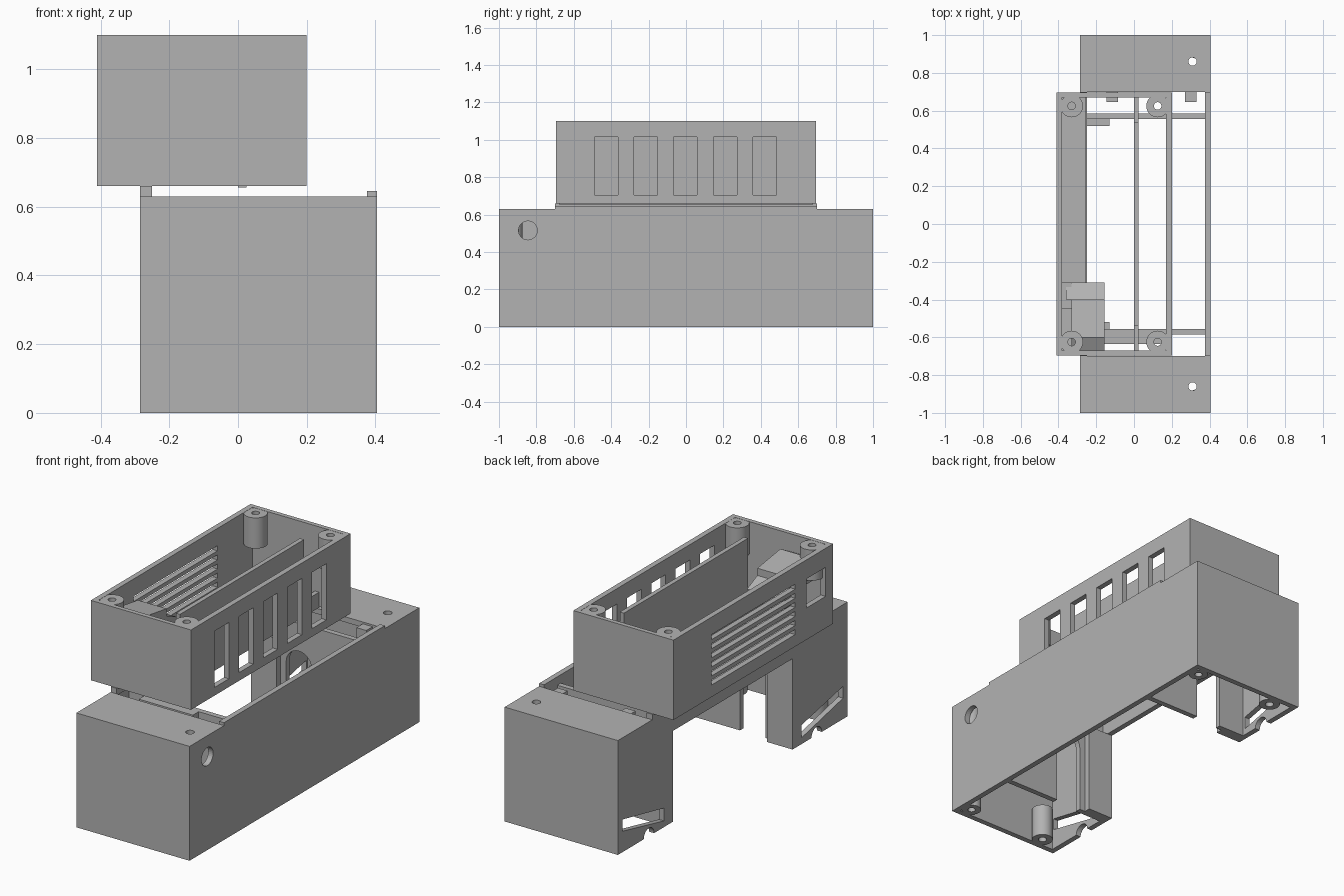
import bpy
import bmesh
import math
from mathutils import Matrix, Vector

if "Cube" in bpy.data.objects:
    bpy.data.objects.remove(bpy.data.objects["Cube"])

GREY = (0.45, 0.45, 0.45, 1)
mat = bpy.data.materials.new("matte grey plastic")
mat.use_nodes = True
mat.diffuse_color = GREY
mat.node_tree.nodes["Principled BSDF"].inputs["Base Color"].default_value = GREY
T = 0.03  # wall thickness


def finish(name, bm):
    bmesh.ops.recalc_face_normals(bm, faces=bm.faces)
    mesh = bpy.data.meshes.new(name)
    bm.to_mesh(mesh)
    bm.free()
    ob = bpy.data.objects.new(name, mesh)
    bpy.context.collection.objects.link(ob)
    mesh.materials.append(mat)
    return ob


def box(name, x, y, z):
    bm = bmesh.new()
    bmesh.ops.create_cube(bm, size=1)
    for v in bm.verts:
        for i, (lo, hi) in enumerate((x, y, z)):
            v.co[i] = lo + (v.co[i] + 0.5) * (hi - lo)
    return finish(name, bm)


def cyl(name, centre, r, depth, axis="Z"):
    bm = bmesh.new()
    bmesh.ops.create_cone(bm, cap_ends=True, segments=32, radius1=r, radius2=r, depth=depth)
    turn = {"Z": Matrix(), "X": Matrix.Rotation(math.pi / 2, 4, "Y"),
            "Y": Matrix.Rotation(math.pi / 2, 4, "X")}[axis]
    bm.transform(Matrix.Translation(centre) @ turn)
    return finish(name, bm)


def prism_x(name, outline, x0, x1):
    """Extrude a (y, z) outline along x."""
    bm = bmesh.new()
    face = bm.faces.new([bm.verts.new((x0, y, z)) for y, z in outline])
    new = bmesh.ops.extrude_face_region(bm, geom=[face])["geom"]
    bmesh.ops.translate(bm, vec=Vector((x1 - x0, 0, 0)),
                        verts=[g for g in new if isinstance(g, bmesh.types.BMVert)])
    return finish(name, bm)


def cut(ob, *cutters):
    for c in cutters:
        m = ob.modifiers.new("cut", "BOOLEAN")
        m.operation, m.solver, m.object = "DIFFERENCE", "EXACT", c
        c.hide_render = True
        c.hide_viewport = True
        c.display_type = "WIRE"
    bpy.context.view_layer.update()
    done = bpy.data.meshes.new_from_object(ob.evaluated_get(bpy.context.evaluated_depsgraph_get()))
    ob.modifiers.clear()
    ob.data = done
    for c in cutters:
        bpy.data.objects.remove(c)


def tube(name, x, y, z0, z1, r, hole):
    ob = cyl(name, (x, y, (z0 + z1) / 2), r, z1 - z0)
    cut(ob, cyl("bore", (x, y, (z0 + z1) / 2), hole, z1 - z0 + 0.1))
    bpy.ops.object.select_all(action="DESELECT")
    ob.select_set(True)
    bpy.context.view_layer.objects.active = ob
    bpy.ops.object.shade_smooth_by_angle()


# Lower housing: open underneath, open top between the end blocks
X0, X1, H = -0.285, 0.405, 0.63
lower = box("lower_housing", (X0, X1), (-1, 1), (0, H))
cutters = [
    box("cavity", (X0 + T, X1 - T), (-1 + T, 1 - T), (-0.1, H - T)),
    box("top_opening", (X0 + T, X1 - T), (-0.7, 0.7), (0.3, 1)),
    box("side_opening", (X0 - 0.1, X0 + 0.1), (-0.52, 0.52), (-0.1, 0.5)),
    cyl("cable_hole", (X1, -0.845, 0.515), 0.05, 0.2, "X"),
]
for s in (-1, 1):
    cutters += [
        cyl("screw_hole", (0.31, s * 0.86, H), 0.022, 0.2),
        prism_x("slanted_window", [(s * 0.96, 0.18), (s * 0.6, 0.105), (s * 0.6, 0.035),
                                   (s * 0.96, 0.115)], X0 - 0.1, X0 + 0.1),
        cyl("rim_notch", (X0, s * 0.73, 0), 0.045, 0.2, "X"),
    ]
cut(lower, *cutters)

# Rails that carry the upper tray
box("left_rail", (X1 - T, X1), (-0.7, 0.7), (H - 0.01, 0.646))
box("right_rail", (X0, X0 + 0.035), (-0.7, 0.7), (H - 0.01, 0.66))

for s, end in ((-1, "front"), (1, "back")):
    # Cross wall with an arched doorway
    wall = box(end + "_cross_wall", (X0 + T, X1 - T), sorted((s * 0.555, s * 0.585)), (0, 0.6))
    cut(wall, box("door", (-0.095, 0.06), sorted((s * 0.5, s * 0.65)), (-0.1, 0.37)))
    cut(wall, cyl("arch", (-0.0175, s * 0.57, 0.37), 0.0775, 0.2, "Y"))
    box(end + "_wall_return", (X0 + T, -0.13), sorted((s * 0.52, s * 0.555)), (0, 0.5))
    # Screw bosses
    tube(end + "_left_boss", 0.335, s * 0.925, 0, H - 0.02, 0.05, 0.02)
    tube(end + "_right_boss", -0.15, s * 0.925, 0, 0.18, 0.055, 0.022)

# Clips under the rear top plate and the front cable shelf
box("small_clip", (-0.145, -0.085), (0.645, 0.71), (0.55, 0.62))
box("large_clip", (0.27, 0.33), (0.645, 0.71), (0.55, 0.62))
box("cable_shelf", (-0.16, 0.17), (-0.635, -0.555), (0.56, 0.6))

# Upper tray: open frame with louvres, windows and a switch opening
U0, U1, Y, Z0, Z1 = -0.41, 0.2, 0.695, 0.66, 1.1
tray = box("upper_tray", (U0, U1), (-Y, Y), (Z0, Z1))
cutters = [
    box("tray_cavity", (U0 + T, U1 - T), (-Y + 0.025, Y - 0.025), (Z0 + T, 1.3)),
    box("floor_opening", (-0.255, U1 - T), (-Y + 0.025, Y - 0.025), (0.5, 0.9)),
    box("switch_opening", (U0 - 0.1, U0 + 0.05), (-0.63, -0.465), (0.835, 0.995)),
]
for i in range(5):
    y = (i - 2) * 0.212 - 0.003
    cutters.append(box("window", (U1 - 0.1, U1 + 0.1), (y - 0.0625, y + 0.0625), (0.705, 1.015)))
for i in range(6):
    z = 0.74 + i * 0.05
    cutters.append(box("louvre", (U0 - 0.1, U0 + 0.1), (-0.365, 0.365), (z - 0.014, z + 0.014)))
cut(tray, *cutters)

# Tray corner posts
for x, side in ((-0.33, "right"), (0.125, "left")):
    for s, end in ((-1, "front"), (1, "back")):
        tube(f"tray_{end}_{side}_post", x, s * 0.625, 0.93, Z1 - 0.001, 0.06, 0.02)

# Divider with low ends
box("divider", (0, 0.025), (-0.54, 0.54), (0.655, 1.08))
box("divider_base", (0, 0.025), (-0.68, 0.68), (0.655, 0.74))

# Socket holder beside the switch opening
prism_x("socket_holder", [(-0.675, 0.9), (-0.675, 1.0), (-0.6, 1.04), (-0.4, 1.01), (-0.4, 0.9)],
        -0.33, -0.155)
prism_x("socket_lip", [(-0.4, 0.88), (-0.4, 0.97), (-0.31, 0.93), (-0.31, 0.88)], -0.36, -0.155)
box("socket_bracket", (-0.385, -0.33), (-0.45, -0.31), (0.88, 0.94))
